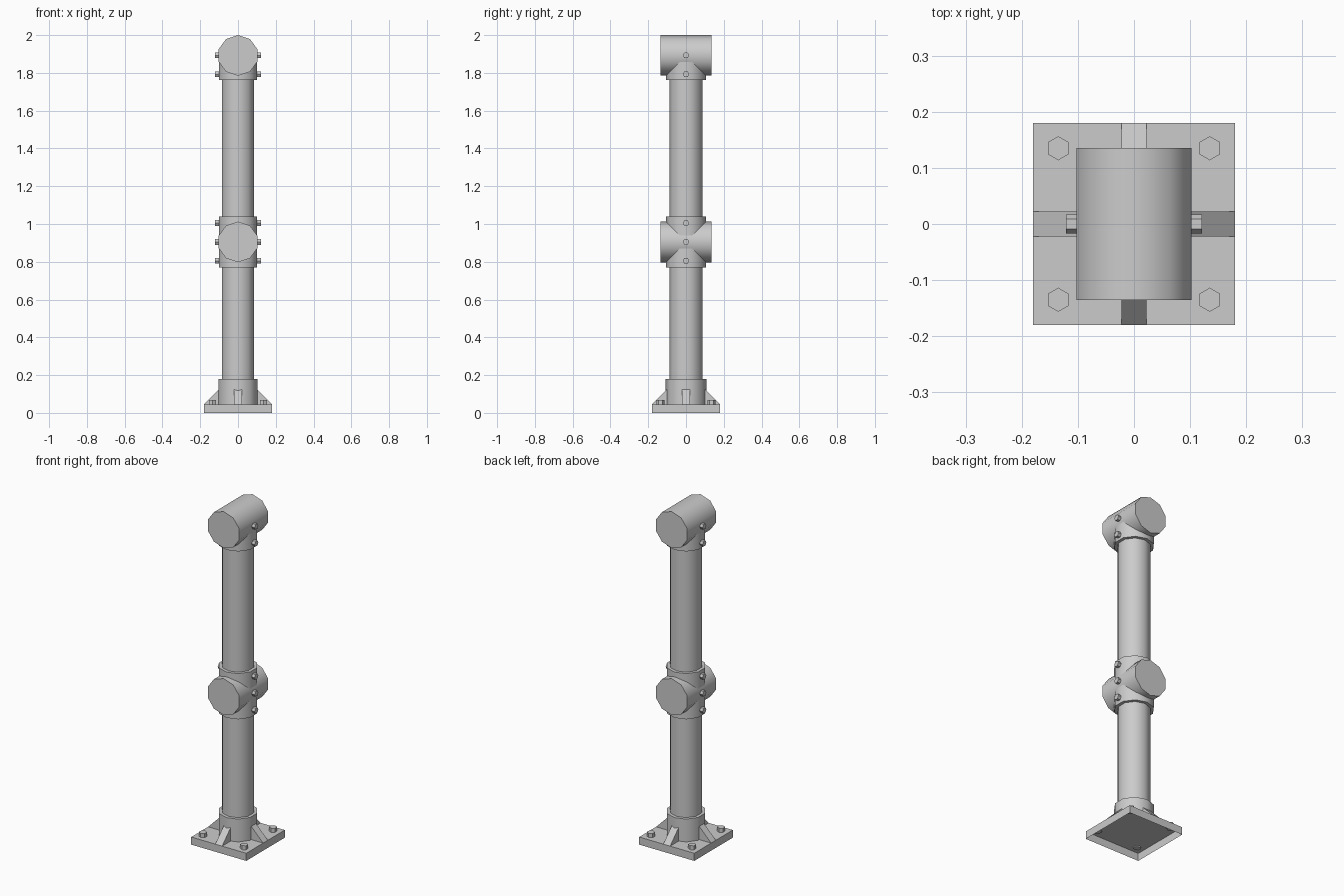
import bpy, bmesh
from math import radians, pi

if "Cube" in bpy.data.objects:
    bpy.data.objects.remove(bpy.data.objects["Cube"])

SIDES = 10
R = 0.1075          # sleeve radius
MID, TOP = 0.905, 2 - R   # heights of the two cross fittings


def cyl(name, r, depth, loc, rot=(0, 0, 0), n=SIDES, smooth=True):
    bpy.ops.mesh.primitive_cylinder_add(vertices=n, radius=r, depth=depth, location=loc, rotation=rot)
    ob = bpy.context.object
    ob.name = name
    if smooth:
        bpy.ops.object.shade_smooth_by_angle(angle=radians(40))
    return ob


def upright(name, r, z0, z1):
    return cyl(name, r, z1 - z0, (0, 0, (z0 + z1) / 2))


def mesh_object(name, bm):
    me = bpy.data.meshes.new(name)
    bm.to_mesh(me)
    bm.free()
    ob = bpy.data.objects.new(name, me)
    bpy.context.collection.objects.link(ob)
    return ob


# Base plate, open underneath
bm = bmesh.new()
bmesh.ops.create_cube(bm, size=1)
for v in bm.verts:
    v.co = (v.co.x * 0.36, v.co.y * 0.36, (v.co.z + 0.5) * 0.045)
bm.normal_update()
bmesh.ops.delete(bm, geom=[f for f in bm.faces if f.normal.z < -0.5], context='FACES_ONLY')
mesh_object("base_plate", bm)

# Post and its sleeves
upright("post", 0.0885, 0.045, TOP)
upright("base_sleeve", R, 0.045, 0.18)
upright("middle_sleeve", R - 0.0005, MID - 0.135, MID + 0.135)
upright("top_sleeve", R - 0.0005, TOP - 0.13, TOP)

# Horizontal fittings for the rails
for name, z in (("middle_rail_fitting", MID), ("top_rail_fitting", TOP)):
    cyl(name, R, 0.27, (0, 0, z), (pi / 2, 0, 0))

# Set screws on both sides of the sleeves
for z in (MID - 0.1, MID, MID + 0.1, TOP - 0.1, TOP):
    for s in (-1, 1):
        cyl("set_screw", 0.0172, 0.03, (s * 0.106, 0, z), (0, pi / 2, 0), 6, False)

# Anchor bolts at the plate corners
for x in (-0.135, 0.135):
    for y in (-0.135, 0.135):
        cyl("anchor_bolt", 0.0214, 0.03, (x, y, 0.054), n=6, smooth=False)

# Triangular gussets around the base sleeve
for i in range(4):
    bm = bmesh.new()
    tri = [(0.09, 0.045), (0.18, 0.045), (0.09, 0.135)]
    face = bm.faces.new([bm.verts.new((x, -0.0223, z)) for x, z in tri])
    ext = bmesh.ops.extrude_face_region(bm, geom=[face])
    bmesh.ops.translate(bm, vec=(0, 0.0446, 0),
                        verts=[g for g in ext["geom"] if isinstance(g, bmesh.types.BMVert)])
    bmesh.ops.recalc_face_normals(bm, faces=bm.faces)
    mesh_object("gusset", bm).rotation_euler.z = i * pi / 2
